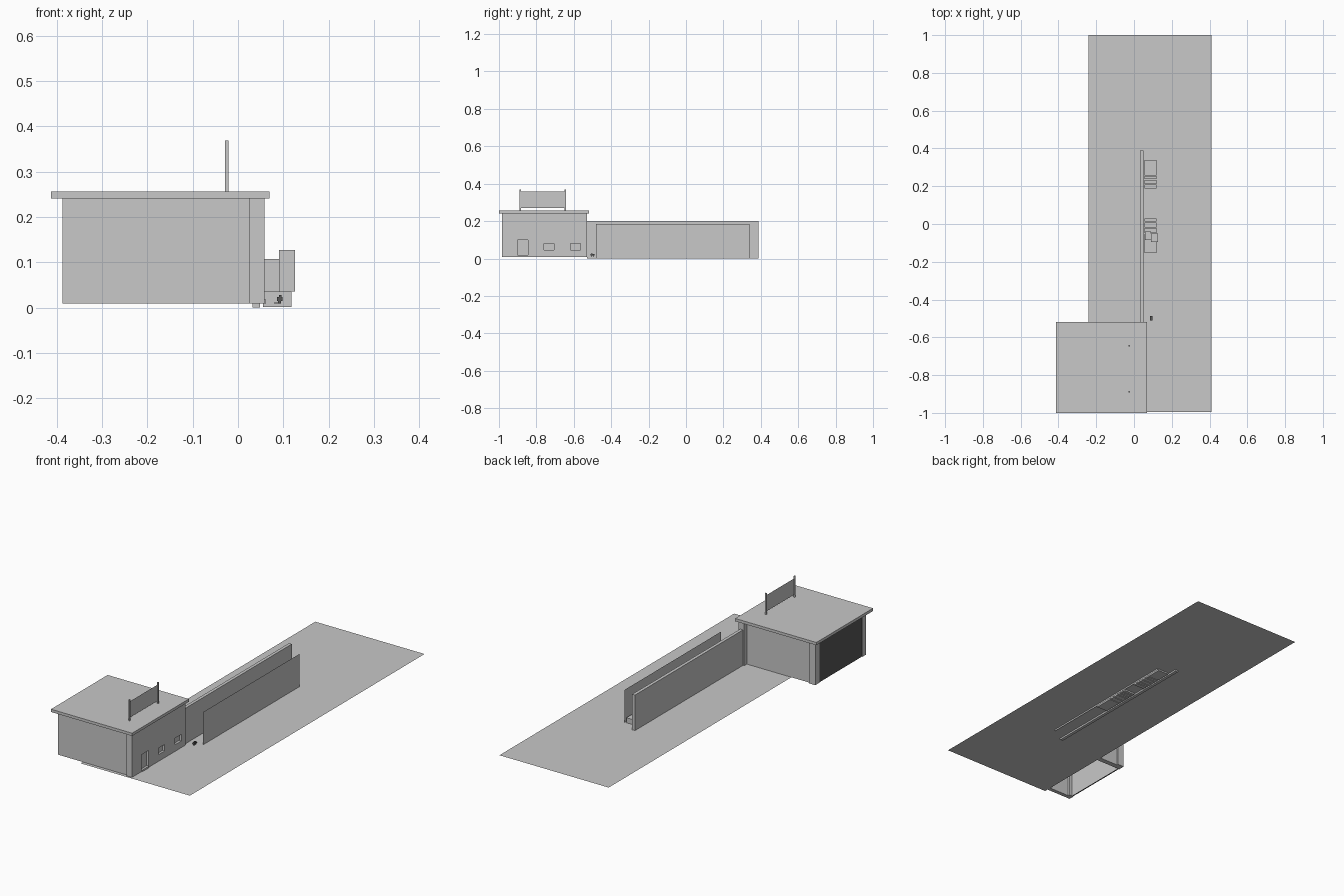
import bpy, bmesh
from mathutils import Vector

if "Cube" in bpy.data.objects:
    bpy.data.objects.remove(bpy.data.objects["Cube"])


def material(name, rgb):
    m = bpy.data.materials.new(name)
    m.diffuse_color = (*rgb, 1)
    m.use_nodes = True
    m.node_tree.nodes["Principled BSDF"].inputs["Base Color"].default_value = m.diffuse_color
    return m


GREY = material("light grey", (0.578, 0.578, 0.578))
DARK = material("dark grey", (0.095, 0.095, 0.095))


def finish(name, bm, mat):
    me = bpy.data.meshes.new(name)
    bm.to_mesh(me)
    bm.free()
    me.materials.append(mat)
    ob = bpy.data.objects.new(name, me)
    bpy.context.collection.objects.link(ob)
    return ob


def box(name, x, y, z, mat=GREY):
    """Box from (min, max) ranges on each axis."""
    bm = bmesh.new()
    bmesh.ops.create_cube(bm, size=1)
    for v in bm.verts:
        v.co = Vector([(a + b) / 2 + c * (b - a)
                       for c, (a, b) in zip(v.co, (x, y, z))])
    return finish(name, bm, mat)


def sheet(name, x, y, z, mat=GREY):
    """Single upright face at x with its normal along +x."""
    bm = bmesh.new()
    bm.faces.new([bm.verts.new((x, b, c)) for b, c in
                  ((y[0], z[0]), (y[1], z[0]), (y[1], z[1]), (y[0], z[1]))])
    return finish(name, bm, mat)


# Ground, a single flat face
bm = bmesh.new()
bm.faces.new([bm.verts.new((x, y, 0.009)) for x, y in
              ((-0.24, -0.995), (0.41, -0.995), (0.41, 1), (-0.24, 1))])
finish("ground", bm, GREY)

# Building shell: facade slab, front and back walls, corner pillars
Z = (0.009, 0.242)
facade = box("facade", (0.025, 0.058), (-0.984, -0.53), Z)
box("front_wall", (-0.36, 0.025), (-0.976, -0.955), Z)
box("back_wall", (-0.35, 0.025), (-0.58, -0.553), Z)
box("front_corner_pillar", (-0.388, -0.36), (-0.976, -0.945), Z)
box("back_corner_pillar", (-0.388, -0.35), (-0.58, -0.545), Z)
# Dark shutter on the left side with a light lining behind it
box("side_shutter", (-0.385, -0.380), (-0.945, -0.58), Z, DARK)
sheet("side_lining", -0.377, (-0.945, -0.58), Z)
box("roof", (-0.413, 0.070), (-1, -0.518), (0.241, 0.256))

# Door and window recesses cut into the facade
openings = [("door", -0.873, 0.028, 0.012, 0.10),
            ("first_window", -0.733, 0.026, 0.045, 0.08),
            ("second_window", -0.591, 0.026, 0.045, 0.08)]
for name, y, half, z0, z1 in openings:
    cutter = box(name + "_cutter", (0.046, 0.08), (y - half, y + half), (z0, z1))
    cutter.hide_render = True
    cutter.hide_viewport = True
    mod = facade.modifiers.new(name, 'BOOLEAN')
    mod.operation = 'DIFFERENCE'
    mod.solver = 'EXACT'
    mod.object = cutter
bpy.context.view_layer.update()
# Apply the cuts and remove the cutters
cut_mesh = bpy.data.meshes.new_from_object(
    facade.evaluated_get(bpy.context.evaluated_depsgraph_get()))
facade.modifiers.clear()
facade.data = cut_mesh
for name, *_ in openings:
    bpy.data.objects.remove(bpy.data.objects[name + "_cutter"])
box("door_step", (0.050, 0.062), (-0.90, -0.845), (0.009, 0.018))

# Blank roof board on two posts
for i, y in enumerate((-0.887, -0.645)):
    box(f"roof_board_post_{i + 1}", (-0.029, -0.021), (y - 0.004, y + 0.004), (0.255, 0.369))
sheet("roof_board", -0.025, (-0.883, -0.649), (0.27, 0.357))

# Long boundary wall and thin screen in front of it
box("long_wall", (0.032, 0.049), (-0.53, 0.388), (0.0, 0.2))
sheet("thin_screen", 0.1265, (-0.48, 0.34), (0.0, 0.185))

# Stepped stacks of planks between wall and screen
for name, edges in (("far_stack", (0.14, 0.165, 0.185, 0.21, 0.235, 0.255, 0.34)),
                    ("near_stack", (0.07, 0.05, 0.03, 0.01, -0.02, -0.05, -0.155))):
    for i in range(6):
        a, b = sorted((edges[i], edges[i + 1]))
        box(f"{name}_plank_{i + 1}", (0.055, 0.118), (a + 0.002, b - 0.002),
            (0.001, 0.011 + 0.005 * i))
box("tall_crate", (0.09, 0.126), (-0.095, -0.05), (0.036, 0.127))
box("low_crate", (0.057, 0.09), (-0.085, -0.04), (0.036, 0.081))
box("low_crate_lid", (0.057, 0.09), (-0.085, -0.04), (0.081, 0.107))

# Small items on the pavement
box("small_item_body", (0.086, 0.098), (-0.51, -0.488), (0.015, 0.023), DARK)
box("small_item_top", (0.09, 0.096), (-0.508, -0.50), (0.023, 0.028), DARK)
for i, y in enumerate((-0.507, -0.493)):
    box(f"small_item_leg_{i + 1}", (0.088, 0.095), (y - 0.002, y + 0.002), (0.009, 0.015), DARK)
box("pavement_plate", (0.08, 0.092), (-0.368, -0.363), (0.009, 0.011))
